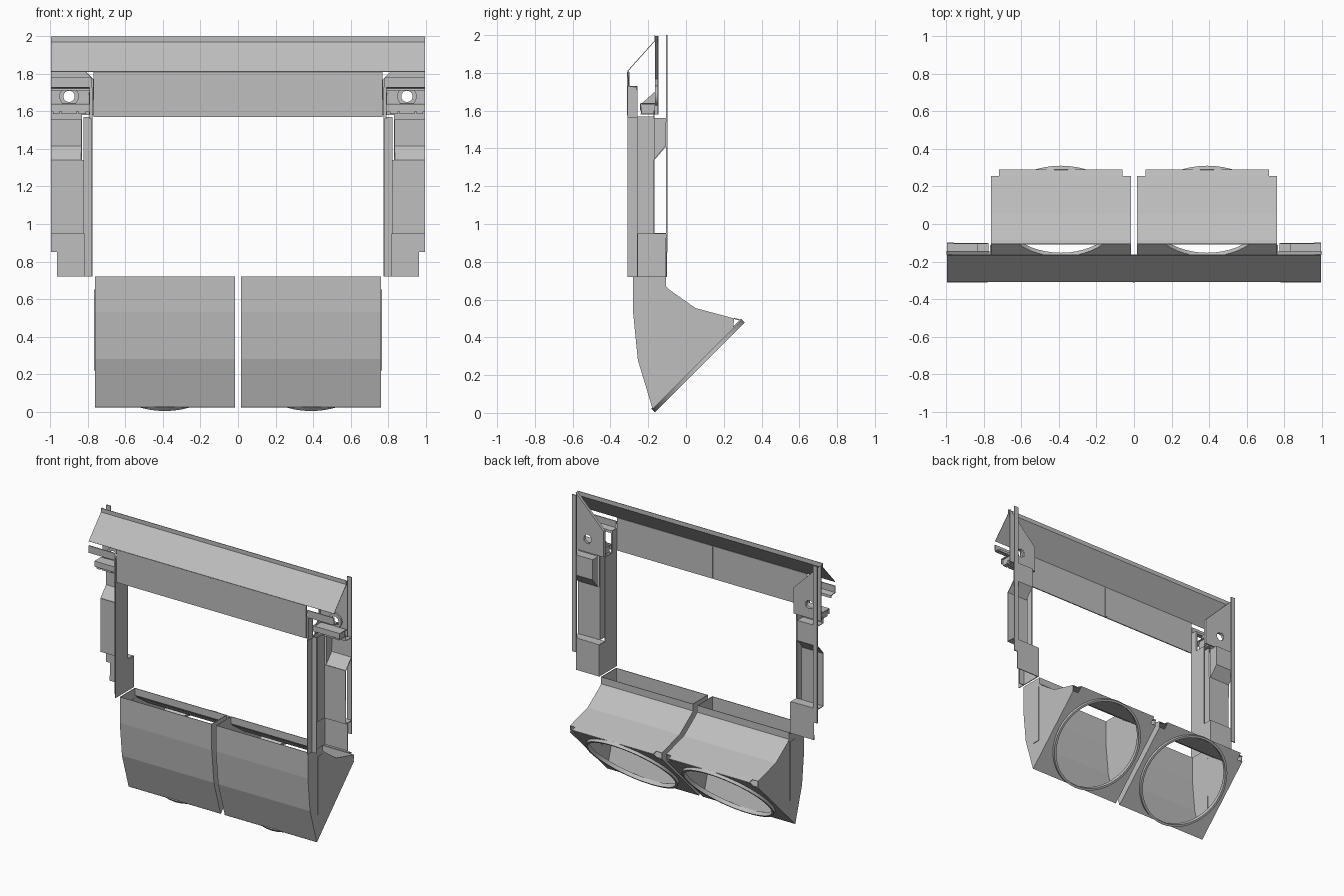
import bpy, bmesh, math
from mathutils import Vector

cube = bpy.data.objects.get("Cube")
if cube:
    bpy.data.objects.remove(cube)

grey = bpy.data.materials.new("plain grey")
grey.use_nodes = True
colour = (0.52, 0.52, 0.52, 1)
grey.diffuse_color = colour
grey.node_tree.nodes["Principled BSDF"].inputs["Base Color"].default_value = colour


def finish(name, bm, thick=0, mirror=True, offset=-1):
    """Turn a bmesh into an object, with optional thickness and mirrored twin."""
    bmesh.ops.remove_doubles(bm, verts=bm.verts, dist=0.0001)
    bmesh.ops.recalc_face_normals(bm, faces=bm.faces)
    mesh = bpy.data.meshes.new(name)
    bm.to_mesh(mesh)
    bm.free()
    mesh.materials.append(grey)
    ob = bpy.data.objects.new(name, mesh)
    bpy.context.collection.objects.link(ob)
    if thick:
        mod = ob.modifiers.new("thickness", 'SOLIDIFY')
        mod.thickness = thick
        mod.offset = offset
    if mirror:
        ob.modifiers.new("mirror", 'MIRROR').use_mirror_merge = False
    return ob


def face(bm, pts):
    return bm.faces.new([bm.verts.new(p) for p in pts])


def strips(bm, path, x0, x1):
    """Extrude an open (y, z) path along x."""
    for (ya, za), (yb, zb) in zip(path, path[1:]):
        face(bm, [(x0, ya, za), (x1, ya, za), (x1, yb, zb), (x0, yb, zb)])


def sheet(name, path, x0, x1, thick=0.006, mirror=True):
    bm = bmesh.new()
    strips(bm, path, x0, x1)
    return finish(name, bm, thick, mirror, 0)


def side_wall(name, x, outline):
    bm = bmesh.new()
    face(bm, [(x, y, z) for y, z in outline])
    return finish(name, bm, 0.006, True, 0)


def box(name, x, y, z, mirror=True):
    bm = bmesh.new()
    bmesh.ops.create_cube(bm, size=1)
    for v in bm.verts:
        v.co = [r[0] if c < 0 else r[1] for c, r in zip(v.co, (x, y, z))]
    return finish(name, bm, 0, mirror)


def circle(radius, count=48):
    return [(radius * math.cos(2 * math.pi * i / count),
             radius * math.sin(2 * math.pi * i / count)) for i in range(count)]


def holed_plate(name, outline, radius, place, thick):
    """Flat outline with a round hole at its local origin."""
    bm = bmesh.new()
    edges = []
    for loop in (outline, circle(radius)):
        vs = [bm.verts.new(place(u, v, 0)) for u, v in loop]
        edges += [bm.edges.new((vs[i - 1], vs[i])) for i in range(len(vs))]
    bmesh.ops.triangle_fill(bm, edges=edges, use_beauty=True)
    return finish(name, bm, thick, True, 0)


def tube(name, inner, outer, w0, w1, place):
    """Short pipe section around the local normal."""
    bm = bmesh.new()
    section = [(inner, w0), (outer, w0), (outer, w1), (inner, w1)]
    rings = [[bm.verts.new(place(u, v, w)) for u, v in circle(r)] for r, w in section]
    for k in range(4):
        a, b = rings[k - 1], rings[k]
        for i in range(len(a)):
            bm.faces.new((a[i - 1], a[i], b[i], b[i - 1]))
    ob = finish(name, bm)
    bpy.context.view_layer.objects.active = ob
    ob.select_set(True)
    bpy.ops.object.shade_smooth_by_angle()
    ob.select_set(False)


# Sloping hood and the hanging panel below its front edge
sheet("hood", [(-.165, 2), (-.165, 1.97), (-.308, 1.81)], -.995, .995, 0.004, False)
box("hanging_panel", (-.77, .77), (-.31, -.302), (1.57, 1.81), False)
box("panel_rib", (-.006, .006), (-.312, -.298), (1.575, 1.805), False)

# Bracket plates with a round hole, and their bent edge
hole_x, hole_z = .9, 1.68
def bracket_place(u, v, w):
    return Vector((hole_x + u, -.148 + w, hole_z + v))
holed_plate("bracket_plate", [(.095, .315), (-.13, .09), (-.13, -.1), (.095, -.1)],
            .035, bracket_place, 0.006)
tube("bracket_hole_collar", .03, .052, -.016, .002, bracket_place)
bm = bmesh.new()
for (xa, za), (xb, zb) in (((.995, 1.995), (.77, 1.77)), ((.77, 1.77), (.77, 1.58))):
    face(bm, [(xa, -.165, za), (xa, -.145, za), (xb, -.145, zb), (xb, -.165, zb)])
finish("bracket_edge", bm, 0.004)

# Hooks and small tabs in front of the brackets
sheet("hook_shelf", [(-.308, 1.78), (-.308, 1.73), (-.26, 1.725), (-.26, 1.71)], .78, .995, 0.008)
box("hook_leg", (.775, .79), (-.31, -.258), (1.56, 1.73))
sheet("tab_shelf", [(-.24, 1.6), (-.24, 1.638), (-.165, 1.638)], .775, .995)
for x in ((.81, .85), (.86, .94), (.95, .985)):
    box("bracket_tab", x, (-.235, -.165), (1.585, 1.632))
side_wall("bracket_gusset", .79, [(-.24, 1.58), (-.165, 1.58), (-.165, 1.7), (-.235, 1.638)])

# Side columns: channel walls, stepped outer sheet and foot
side_wall("column_inner_wall", .778, [(-.31, .72), (-.1, .72), (-.1, .95), (-.17, .95),
                                      (-.17, 1.57), (-.31, 1.57)])
box("column_front_strip", (.778, .82), (-.26, -.254), (.72, 1.57))
side_wall("column_channel_wall", .82, [(-.255, .95), (-.17, .95), (-.17, 1.57), (-.255, 1.57)])
sheet("column_outer_sheet", [(-.105, .95), (-.17, .95), (-.17, 1.34)], .82, .995)
sheet("column_pocket", [(-.17, 1.34), (-.105, 1.415), (-.105, 1.56), (-.17, 1.56), (-.17, 1.6)],
      .83, .995)
side_wall("column_pocket_wall", .833, [(-.17, 1.34), (-.105, 1.415), (-.105, 1.56), (-.17, 1.56)])
sheet("column_foot", [(-.105, .72), (-.105, .95), (-.17, .95)], .778, .965)
box("rear_post", (.96, .995), (-.106, -.098), (.85, 2))

# Two open bins with faceted fronts and a sloping rear
x0, x1, mid = .017, .763, .39
profile = [(-.28, .72), (-.28, .53), (-.255, .28), (-.178, .025), (.25, .453), (.255, .5),
           (.05, .555), (-.085, .65), (-.105, .67), (-.105, .72)]
bm = bmesh.new()
for x in (x0, x1):
    face(bm, [(x, y, z) for y, z in profile])
strips(bm, profile[:4], x0, x1)
strips(bm, profile[5:], x0, x1)
finish("bin", bm, 0.006)
sheet("bin_lip", [(.255, .5), (.29, .49)], x0 + .045, x1 - .045)

# Tilted bin floors with a large round opening and rim
def floor_place(u, v, w):
    c = math.sqrt(0.5)
    return Vector((mid + u, .056 + c * (v + w), .258 + c * (v - w)))
half = (x1 - x0) / 2
holed_plate("bin_floor", [(-half, -.33), (half, -.33), (half, .28), (half - .045, .28),
                          (half - .045, .328), (-half + .045, .328), (-half + .045, .28),
                          (-half, .28)], .32, floor_place, 0.006)
tube("opening_rim", .32, .336, -.004, .024, floor_place)

# Raised upright strips on the outer bin walls
box("bin_side_strip", (.756, .768), (-.17, -.112), (.22, .65))
